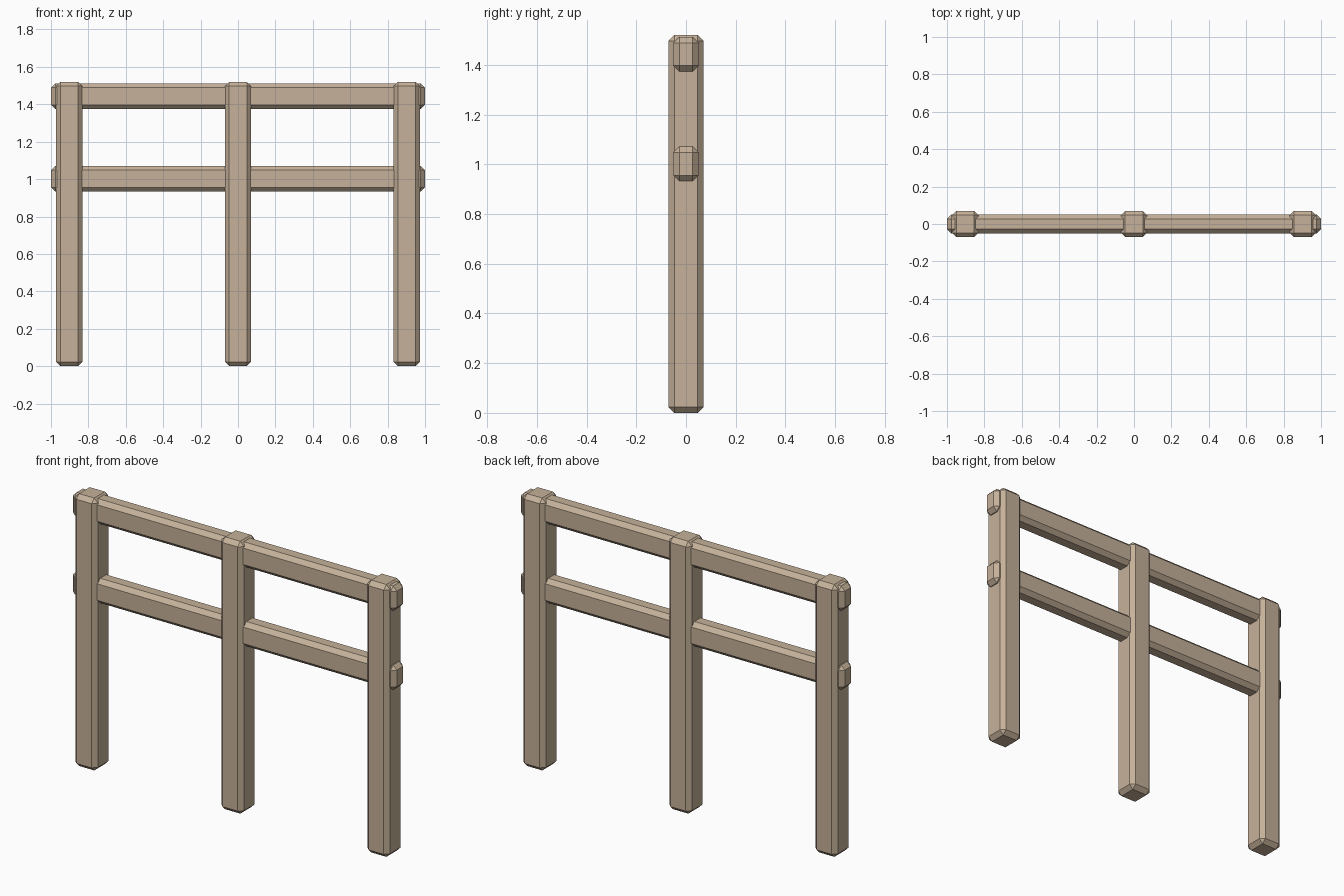
import bpy
import bmesh

cube = bpy.data.objects.get("Cube")
if cube:
    bpy.data.objects.remove(cube, do_unlink=True)

wood = bpy.data.materials.new("pale wood")
wood.use_nodes = True
colour = (0.56, 0.44, 0.32, 1)
wood.diffuse_color = colour
wood.node_tree.nodes["Principled BSDF"].inputs["Base Color"].default_value = colour


def beam(name, centre, size, chamfer):
    """Box with a flat chamfer on every edge."""
    mesh = bpy.data.meshes.new(name)
    bm = bmesh.new()
    bmesh.ops.create_cube(bm, size=1)
    bmesh.ops.scale(bm, vec=size, verts=bm.verts)
    bmesh.ops.bevel(bm, geom=bm.edges[:], offset=chamfer, offset_type='OFFSET',
                    segments=1, affect='EDGES', clamp_overlap=True)
    bm.to_mesh(mesh)
    bm.free()
    mesh.materials.append(wood)
    obj = bpy.data.objects.new(name, mesh)
    obj.location = centre
    bpy.context.collection.objects.link(obj)


# Upright posts
height = 1.52
for name, x in (("right_post", -0.902), ("middle_post", 0), ("left_post", 0.902)):
    beam(name, (x, 0, height / 2), (0.14, 0.14, height), 0.023)

# Horizontal rails running through the posts
for name, z in (("lower_rail", 1.002), ("upper_rail", 1.443)):
    beam(name, (0, 0, z), (2, 0.1, 0.138), 0.023)
